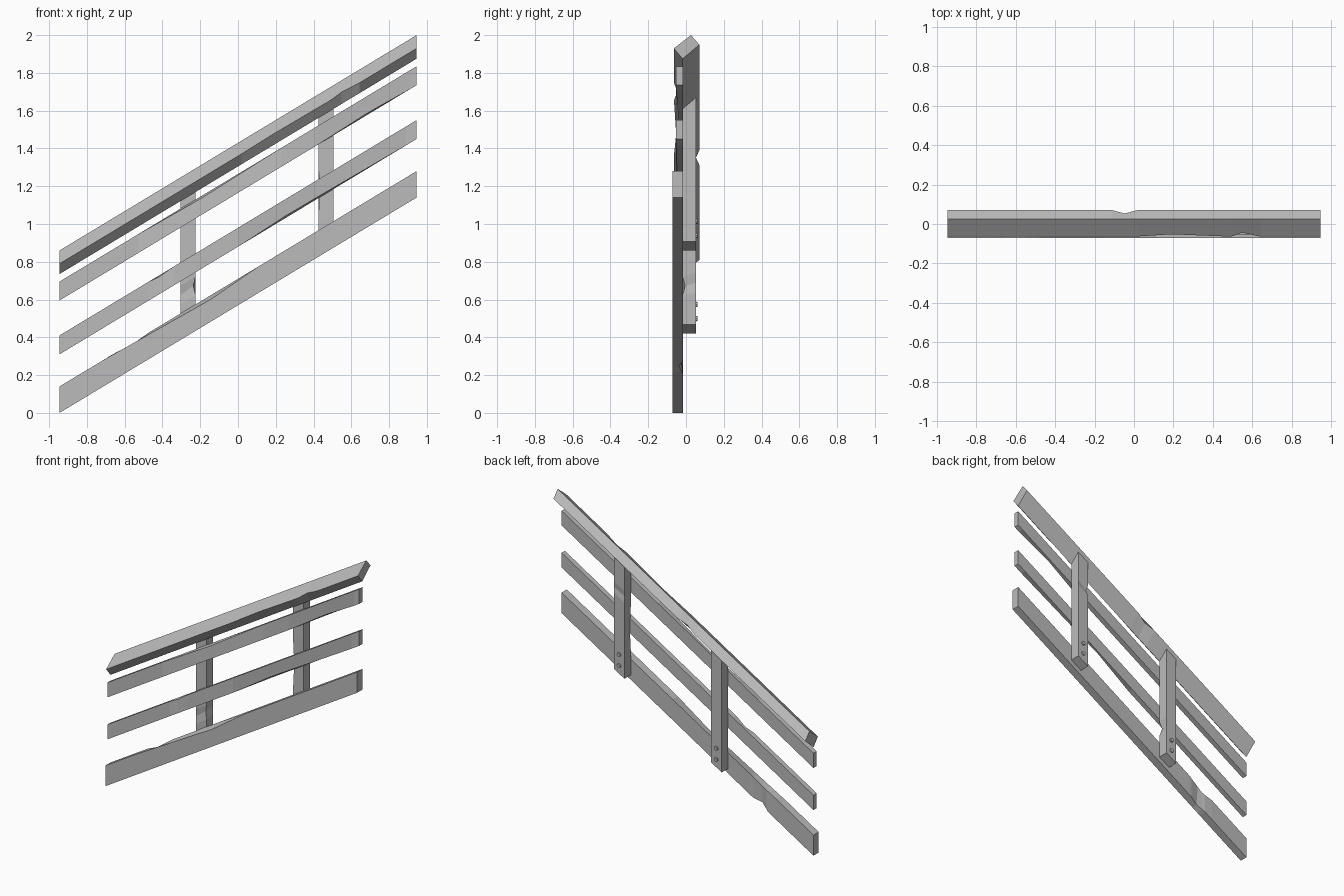
import bpy, bmesh
from mathutils import Vector

if "Cube" in bpy.data.objects:
    bpy.data.objects.remove(bpy.data.objects["Cube"], do_unlink=True)

GREY = (0.5, 0.5, 0.5, 1)
wood = bpy.data.materials.new("weathered_grey")
wood.use_nodes = True
wood.diffuse_color = GREY
wood.node_tree.nodes["Principled BSDF"].inputs["Base Color"].default_value = GREY

HALF = 0.945      # half the length of the rails
SLOPE = 0.603     # rise of the stair
BACK = -0.017     # plane where rails meet posts


def finish(name, bm):
    bmesh.ops.recalc_face_normals(bm, faces=bm.faces)
    mesh = bpy.data.meshes.new(name)
    bm.to_mesh(mesh)
    bm.free()
    mesh.materials.append(wood)
    obj = bpy.data.objects.new(name, mesh)
    bpy.context.collection.objects.link(obj)
    return obj


def beam(name, start, end, chips=()):
    """Four-sided beam; each chip is (corner, from, peak, to, offset) along it."""
    stops = sorted({0.0, 1.0} | {t for c in chips for t in c[1:4]})
    bm = bmesh.new()
    rings = []
    for t in stops:
        ring = []
        for i, (a, b) in enumerate(zip(start, end)):
            p = Vector(a).lerp(Vector(b), t)
            for corner, t0, tm, t1, offset in chips:
                if corner == i and t0 < t < t1:
                    w = (t - t0) / (tm - t0) if t <= tm else (t1 - t) / (t1 - tm)
                    p += Vector(offset) * w
            ring.append(bm.verts.new(p))
        rings.append(ring)
    bm.faces.new(rings[0])
    bm.faces.new(rings[-1])
    for r, s in zip(rings, rings[1:]):
        for i in range(4):
            j = (i + 1) % 4
            bm.faces.new((r[i], r[j], s[j], s[i]))
    return finish(name, bm)


def sloped(name, profile, chips=()):
    """Beam following the stair; the profile is (y, z) at the low end."""
    rise = 2 * HALF * SLOPE
    beam(name, [(-HALF, y, z) for y, z in profile],
         [(HALF, y, z + rise) for y, z in profile], chips)


def board(name, front, low, high, chips):
    # corners: front bottom, back bottom, back top, front top
    sloped(name, [(front, low), (BACK, low), (BACK, high), (front, high)], chips)


# Rails
board("bottom_rail", -0.072, 0.0, 0.14, [
    (3, 0.12, 0.42, 0.56, (0.01, 0, -0.016)),
    (1, 0.18, 0.21, 0.24, (0, -0.02, 0.01)),
    (2, 0.15, 0.19, 0.25, (0, -0.01, -0.012))])
board("middle_rail", -0.052, 0.31, 0.41, [
    (0, 0.5, 0.64, 0.97, (0, 0.012, 0.012)),
    (3, 0.25, 0.28, 0.32, (0, 0.008, -0.008))])
board("upper_rail", -0.052, 0.595, 0.695, [
    (3, 0.22, 0.4, 0.62, (0, 0.01, -0.012)),
    (0, 0.72, 0.86, 0.98, (0, 0.01, 0.01))])

# Tilted handrail; corners: bottom, back, top, front
sloped("handrail", [(-0.018, 0.735), (0.071, 0.81), (0.026, 0.86), (-0.064, 0.79)], [
    (1, 0.44, 0.475, 0.51, (0, -0.018, 0)),
    (3, 0.5, 0.6, 0.76, (0, 0.012, 0.004)),
    (3, 0.76, 0.79, 0.84, (0, 0.02, 0.008))])


# Posts with ends cut to the slope and to the underside of the handrail
def post(name, x, chips):
    w, y0, y1 = 0.04, BACK, 0.053
    plan = [(x - w, y0), (x + w, y0), (x + w, y1), (x - w, y1)]
    base = [(a, b, 0.604 + SLOPE * a) for a, b in plan]
    top = [(a, b, 1.306 + SLOPE * a + 0.84 * (b + 0.018)) for a, b in plan]
    beam(name, base, top, chips)


POSTS = {
    "right_post": (-0.265, [(1, 0.22, 0.29, 0.36, (-0.012, 0.012, 0))]),
    "left_post": (0.465, [(3, 0.68, 0.73, 0.78, (0.008, -0.01, 0)),
                          (0, 0.2, 0.45, 0.7, (0.006, 0.004, 0))]),
}
for name, (x, chips) in POSTS.items():
    post(name, x, chips)
    # Two bolt heads low on the back of each post
    for label, height in (("lower", 0.055), ("upper", 0.13)):
        bm = bmesh.new()
        bmesh.ops.create_cone(bm, cap_ends=True, segments=8,
                              radius1=0.016, radius2=0.013, depth=0.014)
        bolt = finish(f"{name}_{label}_bolt", bm)
        bolt.rotation_euler.x = -1.5708
        bolt.location = (x, 0.054, 0.604 + SLOPE * x + height)
